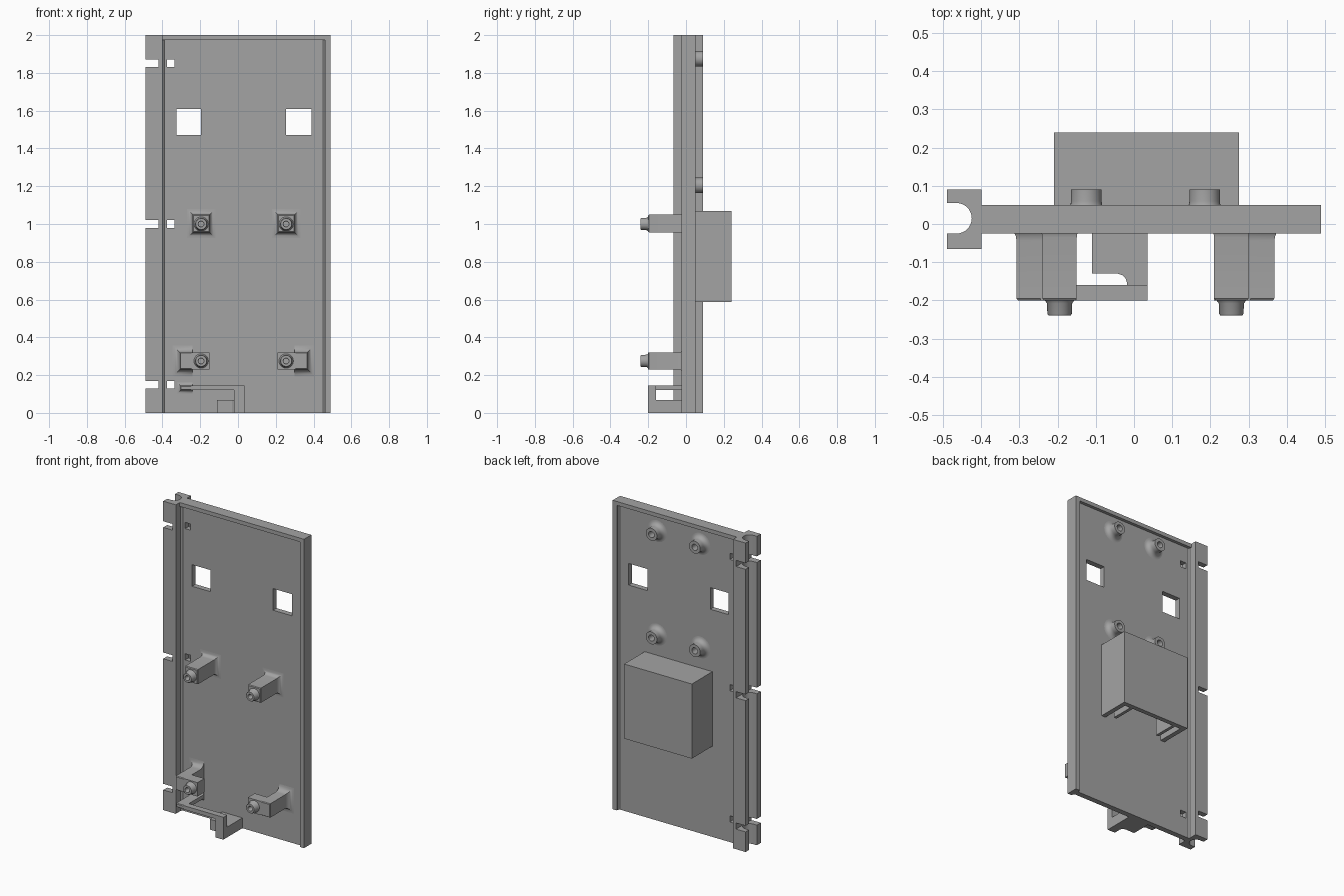
import bpy, bmesh, math
from mathutils import Vector

cube = bpy.data.objects.get("Cube")
if cube:
    bpy.data.objects.remove(cube, do_unlink=True)

grey = bpy.data.materials.new("plain grey")
grey.use_nodes = True
colour = (0.37, 0.37, 0.37, 1)
grey.diffuse_color = colour
grey.node_tree.nodes["Principled BSDF"].inputs["Base Color"].default_value = colour

FRONT, BACK = -0.005, 0.03      # faces of the thin plate


def finish(name, bm):
    bmesh.ops.recalc_face_normals(bm, faces=bm.faces)
    mesh = bpy.data.meshes.new(name)
    bm.to_mesh(mesh)
    bm.free()
    mesh.materials.append(grey)
    ob = bpy.data.objects.new(name, mesh)
    bpy.context.collection.objects.link(ob)
    return ob


def smooth(ob):
    bpy.ops.object.select_all(action='DESELECT')
    ob.select_set(True)
    bpy.context.view_layer.objects.active = ob
    bpy.ops.object.shade_smooth_by_angle(angle=math.radians(35))


def loft(name, rings):
    """Skin a list of equal closed rings and cap both ends."""
    bm = bmesh.new()
    vs = [[bm.verts.new(p) for p in ring] for ring in rings]
    n = len(vs[0])
    for a, b in zip(vs, vs[1:]):
        for i in range(n):
            bm.faces.new((a[i], a[(i + 1) % n], b[(i + 1) % n], b[i]))
    bm.faces.new(vs[0])
    bm.faces.new(vs[-1])
    return finish(name, bm)


def box(name, x, y, z):
    rect = [(x[0], y[0]), (x[1], y[0]), (x[1], y[1]), (x[0], y[1])]
    return loft(name, [[(*p, h) for p in rect] for h in z])


def cut(ob, cutters):
    for c in cutters:
        mod = ob.modifiers.new(c.name, 'BOOLEAN')
        mod.operation = 'DIFFERENCE'
        mod.solver = 'EXACT'
        mod.object = c
        c.hide_render = True
        c.hide_set(True)
        c.display_type = 'WIRE'


def flared_post(name, x, z, tip, r, left=1, right=1):
    """Square post growing forward from the plate with a curved foot."""
    rings = []
    steps = [(r * (1 - math.sin(a)), r * (1 - math.cos(a)))
             for a in [math.pi / 2 * i / 6 for i in range(7)]]
    for out, rise in steps:
        rings.append((FRONT - rise, out))
    rings = [(FRONT + 0.01, r)] + rings + [(tip + 0.005, 0), (tip, -0.004)]
    pts = []
    for y, o in rings:
        x0, x1 = x[0] - o * left, x[1] + o * right
        z0, z1 = z[0] - o, z[1] + o
        pts.append([(x0, y, z0), (x1, y, z0), (x1, y, z1), (x0, y, z1)])
    smooth(loft(name, pts))


def lathe(name, centre, profile, n=32):
    """Spin a closed (radius, y) profile around the y direction."""
    bm = bmesh.new()
    cx, cz = centre
    rings = [[bm.verts.new((cx + r * math.cos(t), y, cz + r * math.sin(t)))
              for r, y in profile] for t in [2 * math.pi * i / n for i in range(n)]]
    m = len(profile)
    for i in range(n):
        a, b = rings[i], rings[(i + 1) % n]
        for j in range(m):
            k = (j + 1) % m
            bm.faces.new((a[j], a[k], b[k], b[j]))
    smooth(finish(name, bm))


# Panel and hinge rail share one extruded cross-section
groove = [(-0.465 + 0.04 * math.cos(a), 0.015 + 0.04 * math.sin(a))
          for a in [math.pi / 2 - math.pi * i / 16 for i in range(17)]]
section = [(-0.49, -0.065), (-0.40, -0.065), (-0.40, -0.015), (-0.39, FRONT),
           (0.45, FRONT), (0.46, -0.015), (0.46, -0.025), (0.49, -0.025),
           (0.49, 0.05), (0.46, 0.05), (0.46, 0.04), (0.45, BACK),
           (-0.39, BACK), (-0.40, 0.04), (-0.40, 0.09), (-0.49, 0.09),
           (-0.49, 0.055)] + groove + [(-0.49, -0.025)]
panel = loft("panel_with_rail", [[(x, y, z) for x, y in section] for z in (0, 2)])
smooth(panel)
box("top_rim", (-0.41, 0.475), (-0.025, 0.05), (1.975, 2))

# Windows, rail notches and tie holes
cutters = [box("window_cutter", x, (-0.1, 0.1), (1.47, 1.61))
           for x in ((-0.325, -0.195), (0.255, 0.39))]
for z in (0.15, 1.0, 1.85):
    span = (z - 0.02, z + 0.02)
    cutters.append(box("notch_cutter", (-0.52, -0.422), (-0.1, 0.12), span))
    cutters.append(box("tie_hole_cutter", (-0.375, -0.335), (-0.1, 0.12), span))
cut(panel, cutters)

# Front posts: straight upper pair, angled lower pair, each with a hollow pin
pin = [(0.014, -0.19), (0.038, -0.19), (0.038, -0.201), (0.033, -0.208),
       (0.032, -0.235), (0.029, -0.24), (0.016, -0.24), (0.014, -0.237)]
for side, cx in (("right", -0.195), ("left", 0.255)):
    flared_post("upper_post_" + side, (cx - 0.045, cx + 0.045), (0.955, 1.05), -0.2, 0.03)
    lathe("upper_pin_" + side, (cx, 1.0), pin)
    lathe("lower_pin_" + side, (cx, 0.275), pin)
    s = -1 if side == "right" else 1
    legs = sorted((cx + s * 0.045, cx + s * 0.113))
    flared_post("lower_leg_" + side, legs, (0.23, 0.32), -0.2, 0.038,
                left=s < 0, right=s > 0)
    arm = sorted((cx - s * 0.045, cx + s * 0.05))
    box("lower_arm_" + side, arm, (-0.2, -0.13), (0.23, 0.32))

# Cable hook along the bottom edge
flared_post("hook_leg", (-0.305, -0.24), (0.12, 0.145), -0.2, 0.018, right=0)
box("hook_bar", (-0.25, 0.035), (-0.2, -0.16), (0.12, 0.145))
box("hook_drop", (-0.02, 0.035), (-0.2, -0.16), (0, 0.145))
hook = [(-0.11, 0), (0.035, 0), (0.035, -0.2), (-0.018, -0.2), (-0.018, -0.155),
        (-0.022, -0.143), (-0.031, -0.134), (-0.043, -0.13), (-0.11, -0.13)]
loft("hook_base", [[(x, y, z) for x, y in hook] for z in (0, 0.067)])

# Hollow back housing, open underneath, with two inner ribs
housing = box("back_housing", (-0.21, 0.275), (0.02, 0.24), (0.587, 1.07))
cut(housing, [box("housing_cutter", (-0.18, 0.245), (BACK, 0.21), (0.5, 1.04))])
for x in (-0.14, 0.185):
    box("housing_rib", (x, x + 0.02), (0.06, 0.22), (0.587, 1.05))

# Hollow back bosses with curved feet
foot = [(0.04 + 0.03 * (1 - math.sin(a)), BACK + 0.03 * (1 - math.cos(a)))
        for a in [math.pi / 2 * i / 6 for i in range(7)]]
boss = [(0.02, 0.02), (0.07, 0.02)] + foot + [(0.04, 0.09), (0.02, 0.09)]
for x in (-0.125, 0.185):
    for z in (1.205, 1.875):
        lathe("back_boss", (x, z), boss)
